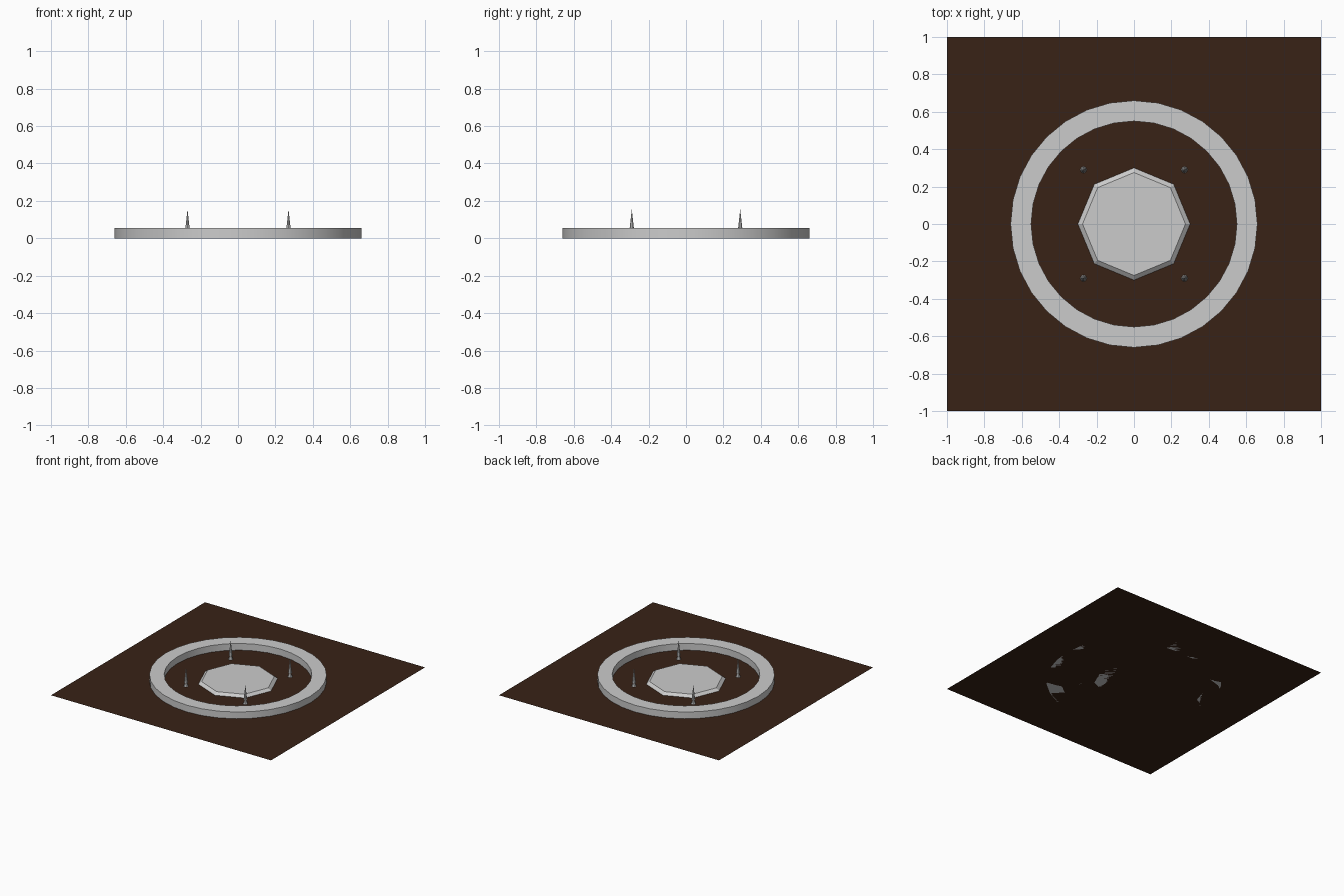
import bpy
import math

if "Cube" in bpy.data.objects:
    bpy.data.objects.remove(bpy.data.objects["Cube"])


def colour(obj, rgb):
    mat = bpy.data.materials.new(obj.name + "_colour")
    mat.diffuse_color = (*rgb, 1)
    mat.use_nodes = True
    mat.node_tree.nodes["Principled BSDF"].inputs["Base Color"].default_value = mat.diffuse_color
    obj.data.materials.append(mat)


def cone(name, x, y, z0, z1, r0, r1, sides, turn=0):
    bpy.ops.mesh.primitive_cone_add(vertices=sides, radius1=r0, radius2=r1, depth=z1 - z0,
                                    location=(x, y, (z0 + z1) / 2), rotation=(0, 0, turn))
    bpy.context.object.name = name
    return bpy.context.object


# Flat square base
bpy.ops.mesh.primitive_plane_add(size=2)
base = bpy.context.object
base.name = "ground_sheet"
colour(base, (0.04, 0.016, 0.008))

# Raised ring: rectangular section swept around the centre
SIDES = 32
section = [(0.66, 0), (0.66, 0.055), (0.55, 0.055), (0.55, 0)]
verts = [(r * math.cos(2 * math.pi * i / SIDES), r * math.sin(2 * math.pi * i / SIDES), z)
         for i in range(SIDES) for r, z in section]
faces = [(4 * i + j, 4 * ((i + 1) % SIDES) + j,
          4 * ((i + 1) % SIDES) + (j + 1) % 4, 4 * i + (j + 1) % 4)
         for i in range(SIDES) for j in range(4)]
mesh = bpy.data.meshes.new("ring")
mesh.from_pydata(verts, [], faces)
ring = bpy.data.objects.new("ring", mesh)
bpy.context.collection.objects.link(ring)
bpy.context.view_layer.objects.active = ring
bpy.ops.object.select_all(action='DESELECT')
ring.select_set(True)
bpy.ops.object.shade_smooth_by_angle()

# Low octagonal slab with sloped sides
cone("octagon_slab", 0, 0, 0, 0.02, 0.30, 0.275, 8)

# Four small spikes, each on a little foot
for sx in (-1, 1):
    for sy in (-1, 1):
        cone("spike_foot", sx * 0.27, sy * 0.29, 0, 0.035, 0.018, 0.004, 8)
        cone("spike", sx * 0.27, sy * 0.29, 0.03, 0.155, 0.014, 0, 8)
